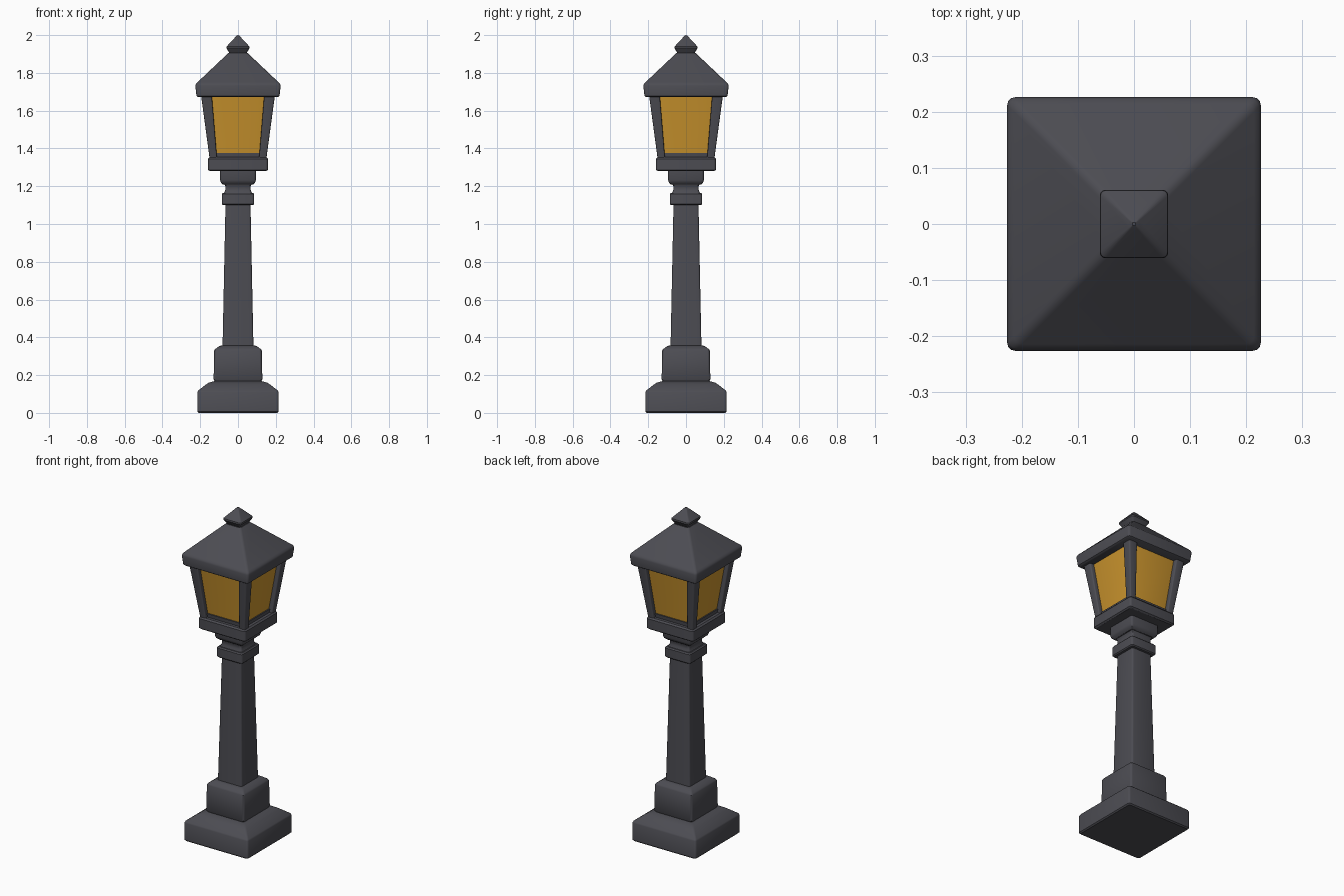
import bpy, bmesh, math

if "Cube" in bpy.data.objects:
    bpy.data.objects.remove(bpy.data.objects["Cube"])


def material(name, rgb):
    m = bpy.data.materials.new(name)
    m.diffuse_color = (*rgb, 1)
    m.use_nodes = True
    m.node_tree.nodes["Principled BSDF"].inputs["Base Color"].default_value = m.diffuse_color
    return m


IRON = material("dark iron", (0.073, 0.073, 0.086))
AMBER = material("amber glass", (0.60, 0.30, 0.027))


def finish(name, bm, mat):
    bmesh.ops.recalc_face_normals(bm, faces=bm.faces)
    me = bpy.data.meshes.new(name)
    bm.to_mesh(me)
    bm.free()
    ob = bpy.data.objects.new(name, me)
    bpy.context.collection.objects.link(ob)
    me.materials.append(mat)
    bpy.ops.object.select_all(action='DESELECT')
    ob.select_set(True)
    bpy.context.view_layer.objects.active = ob
    bpy.ops.object.shade_smooth_by_angle(angle=math.radians(32))
    return ob


def square_loft(name, profile, mat=IRON, radius=0.012):
    """Stack of rounded squares; profile is (half width, z)
    or (half width, z, centre offset) for leaning parts."""
    bm = bmesh.new()
    rings = []
    for h, z, *off in profile:
        cx, cy = off[0] if off else (0, 0)
        r = min(radius, h * 0.3)
        ring = []
        for q in range(4):
            mid = math.pi / 4 + q * math.pi / 2
            ox = math.copysign(h - r, math.cos(mid))
            oy = math.copysign(h - r, math.sin(mid))
            for k in range(4):
                a = q * math.pi / 2 + k * math.pi / 6
                ring.append(bm.verts.new((cx + ox + r * math.cos(a),
                                          cy + oy + r * math.sin(a), z)))
        rings.append(ring)
    n = len(rings[0])
    for lo, hi in zip(rings, rings[1:]):
        for i in range(n):
            j = (i + 1) % n
            bm.faces.new((lo[i], lo[j], hi[j], hi[i]))
    bm.faces.new(rings[0][::-1])
    bm.faces.new(rings[-1])
    return finish(name, bm, mat)


# stepped foot
square_loft("base", [(0.208, 0), (0.215, 0.007), (0.215, 0.11), (0.211, 0.118),
                     (0.166, 0.153), (0.155, 0.16), (0.125, 0.168)])
square_loft("plinth", [(0.12, 0.16), (0.129, 0.178), (0.126, 0.33), (0.121, 0.338),
                       (0.10, 0.353), (0.09, 0.356)])

# column and neck mouldings
square_loft("column", [(0.082, 0.34), (0.066, 1.11)], radius=0.01)
square_loft("collar", [(0.08, 1.10), (0.086, 1.106), (0.086, 1.158), (0.08, 1.165)])
square_loft("neck", [(0.075, 1.16), (0.067, 1.18), (0.067, 1.20), (0.08, 1.222)])
square_loft("neck_cap", [(0.078, 1.208), (0.09, 1.218), (0.095, 1.232),
                         (0.095, 1.285)])

# lantern tray with sill
square_loft("lantern_tray", [(0.15, 1.28), (0.158, 1.287), (0.158, 1.345),
                             (0.15, 1.354)])
square_loft("lantern_sill", [(0.132, 1.35), (0.135, 1.376)])

# tapered glass body
square_loft("glass", [(0.127, 1.37), (0.170, 1.68)], AMBER, 0.004)

# four leaning corner posts
for i, (sx, sy) in enumerate([(1, 1), (-1, 1), (-1, -1), (1, -1)]):
    b, t = 0.150 - 0.0195, 0.196 - 0.0285
    square_loft(f"lantern_post_{i + 1}",
                [(0.0195, 1.345, (sx * b, sy * b)),
                 (0.0285, 1.685, (sx * t, sy * t))], radius=0.008)

# roof and finial
square_loft("roof", [(0.212, 1.672), (0.220, 1.678), (0.226, 1.732), (0.222, 1.743),
                     (0.214, 1.751), (0.05, 1.906)], radius=0.014)
square_loft("finial", [(0.042, 1.90), (0.046, 1.906), (0.061, 1.931), (0.060, 1.940),
                       (0.010, 1.994), (0.003, 2.0)], radius=0.01)
